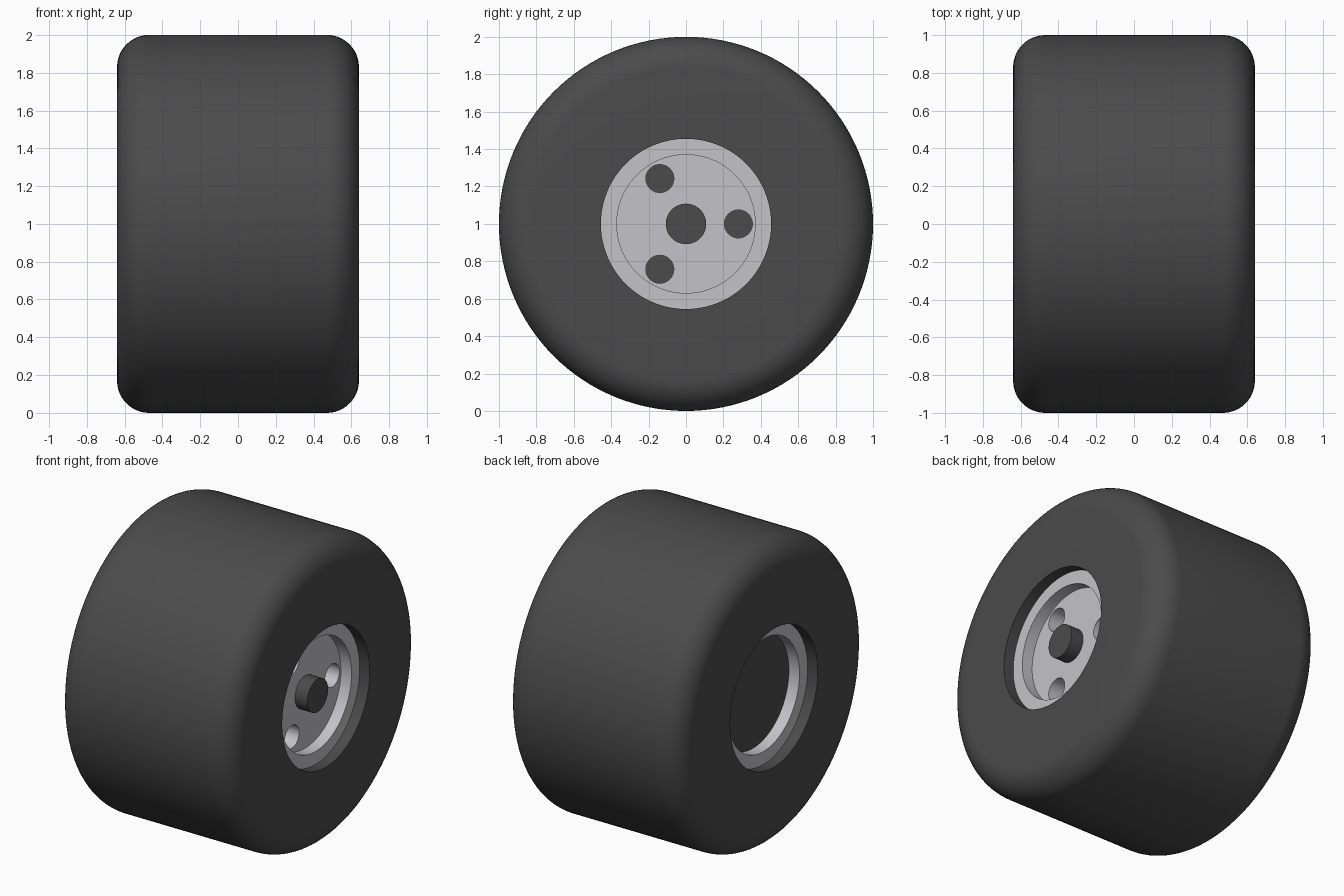
import bpy, bmesh, math
from mathutils import Matrix

if "Cube" in bpy.data.objects:
    bpy.data.objects.remove(bpy.data.objects["Cube"])

SEG = 128


def material(name, rgb):
    m = bpy.data.materials.new(name)
    m.diffuse_color = (*rgb, 1)
    m.use_nodes = True
    m.node_tree.nodes["Principled BSDF"].inputs["Base Color"].default_value = m.diffuse_color
    return m


rubber = material("dark rubber", (0.07, 0.07, 0.07))
metal = material("light grey metal", (0.55, 0.55, 0.58))


def lathe(name, profile, mat, seg=SEG, center=(0, 0, 1)):
    """Revolve closed (x, radius) profile around an axis along x."""
    bm = bmesh.new()
    vs = [bm.verts.new((x, 0, r)) for x, r in profile]
    edges = [bm.edges.new((vs[i], vs[(i + 1) % len(vs)])) for i in range(len(vs))]
    bmesh.ops.spin(bm, geom=vs + edges, cent=(0, 0, 0), axis=(1, 0, 0),
                   angle=math.tau, steps=seg, use_merge=False)
    bmesh.ops.remove_doubles(bm, verts=bm.verts, dist=1e-5)
    bmesh.ops.dissolve_degenerate(bm, edges=bm.edges, dist=1e-6)
    # edges lying on the axis carry no faces
    bmesh.ops.delete(bm, geom=[e for e in bm.edges if not e.link_faces], context='EDGES')
    bmesh.ops.recalc_face_normals(bm, faces=bm.faces)
    me = bpy.data.meshes.new(name)
    bm.to_mesh(me)
    bm.free()
    me.transform(Matrix.Translation(center))
    me.materials.append(mat)
    ob = bpy.data.objects.new(name, me)
    bpy.context.collection.objects.link(ob)
    return ob


def cylinder(name, x0, x1, r, mat, seg=SEG, center=(0, 0, 1)):
    return lathe(name, [(x0, 0), (x1, 0), (x1, r), (x0, r)], mat, seg, center)


def activate(ob):
    bpy.ops.object.select_all(action='DESELECT')
    ob.select_set(True)
    bpy.context.view_layer.objects.active = ob


# tire with rounded shoulders
W, F, BORE = 0.64, 0.17, 0.455
arc = [(W - F + F * math.sin(a), 1 - F + F * math.cos(a))
       for a in (math.pi / 2 * i / 12 for i in range(13))]
right = arc + [(W, BORE)]
tire = lathe("tire", right + [(-x, r) for x, r in reversed(right)], rubber)

# metal hub: stepped lips on both sides, solid face on the right
LIP, FACE, R, FLOOR = 0.567, 0.49, 0.37, 0.2
hub = lathe("hub", [(FLOOR, 0), (FACE, 0), (FACE, R), (LIP, R), (LIP, BORE),
                    (-LIP, BORE), (-LIP, R), (FLOOR, R)], metal)

# three bolt holes through the hub face
for i in range(3):
    a = math.tau * i / 3
    cutter = cylinder("hole_cutter", 0.1, 0.7, 0.075, metal, 48,
                      (0, 0.28 * math.cos(a), 1 + 0.28 * math.sin(a)))
    cutter.hide_render = True
    activate(hub)
    mod = hub.modifiers.new("hole", 'BOOLEAN')
    mod.operation = 'DIFFERENCE'
    mod.solver = 'EXACT'
    mod.object = cutter
    bpy.ops.object.modifier_apply(modifier=mod.name)
    bpy.data.objects.remove(cutter)

# dark core behind the face, closing the left side
core = cylinder("core", -FACE, FLOOR, R, rubber)

# axle stub
axle = cylinder("axle", FLOOR, 0.58, 0.108, rubber, 64)

for ob in (tire, hub, core, axle):
    activate(ob)
    bpy.ops.object.shade_smooth_by_angle(angle=math.radians(35))
